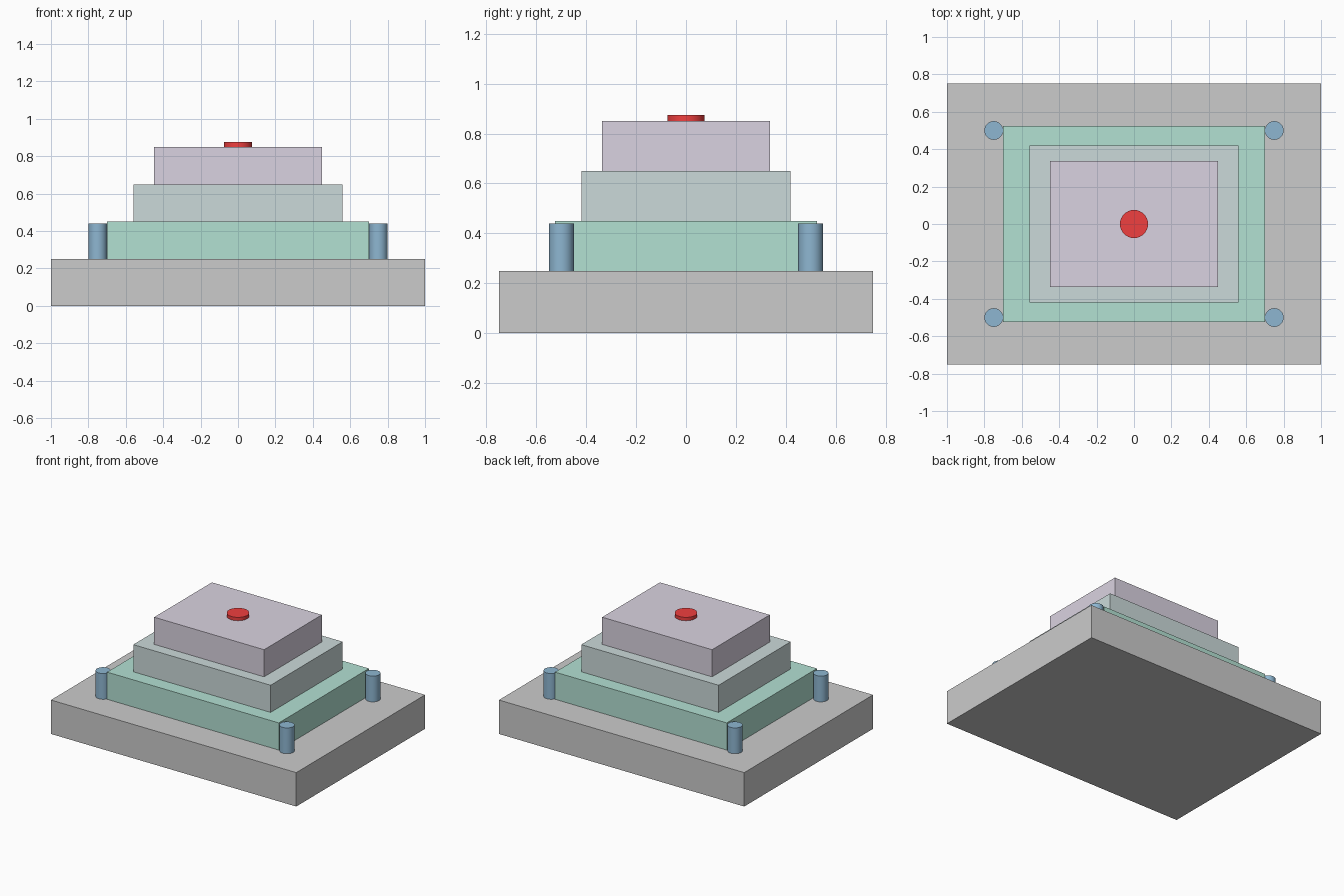
import bpy
import math

if "Cube" in bpy.data.objects:
    bpy.data.objects.remove(bpy.data.objects["Cube"])


def paint(obj, name, color):
    mat = bpy.data.materials.get(name) or bpy.data.materials.new(name)
    mat.diffuse_color = (*color, 1.0)
    mat.use_nodes = True
    mat.node_tree.nodes["Principled BSDF"].inputs["Base Color"].default_value = mat.diffuse_color
    obj.data.materials.append(mat)


def box(name, sx, sy, z0, z1):
    bpy.ops.mesh.primitive_cube_add(size=1, location=(0, 0, (z0 + z1) / 2))
    obj = bpy.context.object
    obj.name = name
    obj.scale = (sx, sy, z1 - z0)
    bpy.ops.object.transform_apply(location=False, rotation=False, scale=True)
    return obj


def cylinder(name, x, y, r, z0, z1):
    bpy.ops.mesh.primitive_cylinder_add(
        vertices=32, radius=r, depth=z1 - z0, location=(x, y, (z0 + z1) / 2))
    obj = bpy.context.object
    obj.name = name
    bpy.ops.object.shade_smooth_by_angle(angle=math.radians(30))
    return obj


# Grey base slab
box("base", 2.0, 1.5, 0.0, 0.25)

# Three stacked tiers
tiers = [
    ("lower_tier", 1.40, 1.05, 0.25, (0.45, 0.75, 0.65)),
    ("middle_tier", 1.12, 0.84, 0.45, (0.60, 0.70, 0.70)),
    ("upper_tier", 0.896, 0.672, 0.65, (0.70, 0.65, 0.75)),
]
for name, sx, sy, z, color in tiers:
    paint(box(name, sx, sy, z, z + 0.2), name + "_color", color)

# Four corner posts
for x, side in ((-0.75, "left"), (0.75, "right")):
    for y, end in ((-0.5, "front"), (0.5, "back")):
        post = cylinder(f"post_{end}_{side}", x, y, 0.05, 0.25, 0.44)
        paint(post, "post_blue", (0.27, 0.47, 0.64))

# Red button on top
paint(cylinder("button", 0, 0, 0.075, 0.85, 0.875), "button_red", (0.87, 0.05, 0.05))
